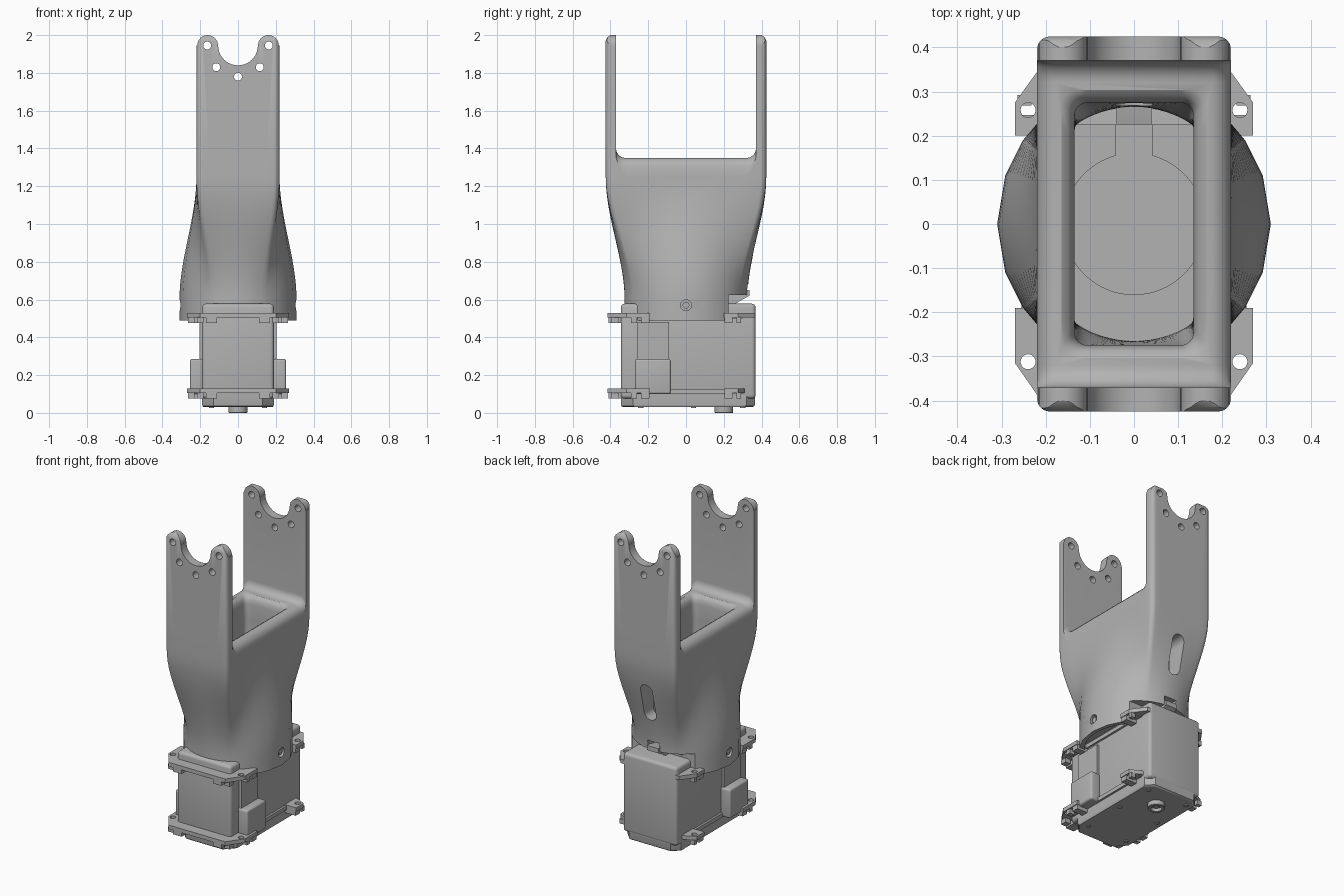
import bpy, bmesh
from math import sin, cos, pi, atan2, radians
from mathutils import Vector

cube = bpy.data.objects.get("Cube")
if cube:
    bpy.data.objects.remove(cube, do_unlink=True)

grey = bpy.data.materials.new("plain grey")
grey.use_nodes = True
grey.diffuse_color = (0.45, 0.45, 0.45, 1)
grey.node_tree.nodes["Principled BSDF"].inputs["Base Color"].default_value = (0.45, 0.45, 0.45, 1)


def finish(name, bm):
    bmesh.ops.recalc_face_normals(bm, faces=bm.faces)
    mesh = bpy.data.meshes.new(name)
    bm.to_mesh(mesh)
    bm.free()
    mesh.materials.append(grey)
    ob = bpy.data.objects.new(name, mesh)
    bpy.context.collection.objects.link(ob)
    return ob


def loft(name, rings):
    """Skin closed rings of equal length and cap both ends."""
    bm = bmesh.new()
    rows = [[bm.verts.new(p) for p in ring] for ring in rings]
    n = len(rows[0])
    for a, b in zip(rows, rows[1:]):
        for i in range(n):
            bm.faces.new((a[i], a[(i + 1) % n], b[(i + 1) % n], b[i]))
    bm.faces.new(rows[0])
    bm.faces.new(rows[-1])
    return finish(name, bm)


def box(name, x0, x1, y0, y1, z0, z1, bevel=0):
    outline = [(x0, y0), (x1, y0), (x1, y1), (x0, y1)]
    ob = loft(name, [[(x, y, z) for x, y in outline] for z in (z0, z1)])
    if bevel:
        bm = bmesh.new()
        bm.from_mesh(ob.data)
        bmesh.ops.bevel(bm, geom=bm.edges[:], offset=bevel, segments=4, profile=0.5, affect='EDGES')
        bm.to_mesh(ob.data)
        bm.free()
    return ob


def plate(name, outline, z0, z1):
    return loft(name, [[(x, y, z) for x, y in outline] for z in (z0, z1)])


def arc(cx, cy, r, a0, a1, n=16):
    return [(cx + r * cos(radians(a0 + (a1 - a0) * i / n)),
             cy + r * sin(radians(a0 + (a1 - a0) * i / n))) for i in range(n + 1)]


def rod(name, centre, r, axis, length, n=32):
    """Cylinder centred on a point, along a given axis."""
    q = Vector(axis).to_track_quat('Z', 'Y')
    return loft(name, [[Vector(centre) + q @ Vector((r * cos(2 * pi * i / n), r * sin(2 * pi * i / n), h))
                        for i in range(n)] for h in (-length / 2, length / 2)])


def cut(ob, cutters):
    for c in cutters:
        m = ob.modifiers.new("cut", 'BOOLEAN')
        m.operation, m.solver, m.object = 'DIFFERENCE', 'EXACT', c
    bpy.context.view_layer.update()
    dg = bpy.context.evaluated_depsgraph_get()
    mesh = bpy.data.meshes.new_from_object(ob.evaluated_get(dg))
    ob.modifiers.clear()
    ob.data = mesh
    for c in cutters:
        bpy.data.objects.remove(c, do_unlink=True)


def smooth(t):
    t = min(max(t, 0), 1)
    return t * t * (3 - 2 * t)


def round_rect(hx, hy, r, edge=10):
    pts = []
    for k, (sx, sy) in enumerate([(1, 1), (-1, 1), (-1, -1), (1, -1)]):
        pts += arc(sx * (hx - r), sy * (hy - r), r, 90 * k, 90 * k + 90, 6)
    out = []
    for i, p in enumerate(pts):
        out.append(p)
        if i % 7 == 6:
            q = pts[(i + 1) % len(pts)]
            out += [(p[0] + (q[0] - p[0]) * j / edge, p[1] + (q[1] - p[1]) * j / edge) for j in range(1, edge)]
    return out


def blend(rect, rx, ry, s, z):
    """Mix an ellipse (s=0) with a rounded rectangle (s=1)."""
    ring = []
    for x, y in rect:
        a = atan2(y, x)
        ring.append((rx * cos(a) * (1 - s) + x * s, ry * sin(a) * (1 - s) + y * s, z))
    return ring


# Bracket: round at the foot, rectangular at the fork
HX, HY = 0.22, 0.425
outer = round_rect(HX, HY, 0.03)
zs = [0.49] + [0.6 + 0.65 * i / 16 for i in range(17)] + [1.35, 1.97]
rings = [blend(outer, 0.31, 0.325, smooth((z - 0.6) / 0.65), z) for z in zs]
for z, hy in ((1.99, 0.415), (2.0, 0.4), (2.02, 0.4)):
    rings.append([(x, y, z) for x, y in round_rect(HX, hy, 0.03)])
bracket = loft("fork_bracket", rings)

# Hollow inside with a rounded lip
inner = round_rect(0.135, 0.275, 0.03)
rings = [blend(inner, 0.25, 0.265, smooth((z - 0.6) / 0.6), z)
         for z in [0.59] + [0.6 + 0.6 * i / 10 for i in range(11)] + [1.3]]
for z, d in ((1.325, 0.005), (1.34, 0.014), (1.352, 0.032), (1.4, 0.032)):
    rings.append([(x * (1 + d / 0.135), y * (1 + d / 0.275), z) for x, y in inner])
cutters = [loft("hollow_cutter", rings)]

# Gap between the arms, with a filleted floor that rolls off at the sides
rings = []
for x, drop in ((-0.3, 0.06), (-0.221, 0.045), (-0.212, 0.024), (-0.198, 0.008), (-0.178, 0),
                (0.178, 0), (0.198, 0.008), (0.212, 0.024), (0.221, 0.045), (0.3, 0.06)):
    f = 1.4 - drop
    u = [(-0.37, 2.1)] + arc(-0.32, f, 0.05, 180, 270, 8) + arc(0.32, f, 0.05, 270, 360, 8) + [(0.37, 2.1)]
    rings.append([(x, y, z) for y, z in u])
cutters.append(loft("gap_cutter", rings))

# Arm ends: two round lugs with a scallop between
tip = ([(-0.3, 2.1), (-0.3, 1.945), (-0.22, 1.945)] + arc(-0.161, 1.945, 0.055, 180, 0)
       + arc(0, 1.945, 0.105, 180, 360, 32) + arc(0.161, 1.945, 0.055, 180, 0)
       + [(0.22, 1.945), (0.3, 1.945), (0.3, 2.1)])
cutters.append(loft("tip_cutter", [[(x, y, z) for x, z in tip] for y in (-0.6, 0.6)]))
for x, z in ((-0.163, 1.945), (0.163, 1.945), (-0.115, 1.83), (0.115, 1.83), (0, 1.78)):
    cutters.append(rod("bolt_hole_cutter", (x, 0, z), 0.021, (0, 1, 0), 1.2, 20))

# Cable slot, cable notch, rear relief, foot recess and side screw holes
slot = arc(0, 1.03, 0.042, 0, 180) + arc(0, 0.87, 0.042, 180, 360)
cutters.append(loft("slot_cutter", [[(x, y, z) for x, z in slot] for y in (0.2, 0.5)]))
cutters.append(box("notch_cutter", -0.042, 0.042, 0.04, 0.5, 0.583, 0.68))
cutters.append(box("relief_cutter", -0.4, 0.4, 0.225, 0.5, 0.4, 0.625))
cutters.append(rod("foot_cutter", (0, 0, 0.44), 0.285, (0, 0, 1), 0.2, 64))
cutters.append(rod("floor_cutter", (0, 0, 0.61), 0.16, (0, 0, 1), 0.05, 64))
for s in (-1, 1):
    cutters.append(rod("side_hole_cutter", (s * 0.31, 0, 0.57), 0.029, (1, 0, 0), 0.06, 24))
cut(bracket, cutters)
for s in (-1, 1):
    rod("side_screw", (s * 0.28, 0, 0.57), 0.018, (1, 0, 0), 0.04, 16)
clip = [(0.225, 0.575), (0.255, 0.575), (0.335, 0.62), (0.335, 0.65), (0.31, 0.65), (0.225, 0.63)]
loft("cable_clip", [[(x, y, z) for y, z in clip] for x in (-0.04, 0.04)])

# Motor case
box("motor_case", -0.19, 0.19, -0.345, 0.368, 0.075, 0.578, 0.02)
base = [(-0.13, -0.345), (0.13, -0.345), (0.19, -0.28), (0.19, 0.32), (0.145, 0.365),
        (-0.145, 0.365), (-0.19, 0.32), (-0.19, -0.28)]
loft("base_cover", [[(x * k, y * k, z) for x, y in base]
                    for z, k in ((0.03, 0.965), (0.036, 0.99), (0.045, 1), (0.12, 1))])
for x in (-0.14, 0.14):
    for y in (-0.24, 0.04, 0.3):
        rod("cover_screw", (x, y, 0.03), 0.014, (0, 0, 1), 0.01, 16)

# Rear bearing boss
profile = [(0.05, 0.04), (0.05, 0.003), (0.047, 0), (0.032, 0), (0.032, 0.02), (0.014, 0.02), (0.014, 0.008), (0.004, 0.008)]
loft("bearing_boss", [[(r * cos(pi * i / 16), 0.2 + r * sin(pi * i / 16), z) for i in range(32)]
                      for r, z in profile])

# Mounting ears on two levels, with small lugs below
for level, z, back in (("upper", 0.505, 0.365), ("lower", 0.105, 0.31)):
    front_shape = [(-0.2, -0.415), (0.2, -0.415), (0.27, -0.315), (0.27, -0.19), (-0.27, -0.19), (-0.27, -0.315)]
    back_shape = [(-0.27, 0.2), (0.27, 0.2), (0.27, 0.275), (0.205, back), (-0.205, back), (-0.27, 0.275)]
    for end, shape, hy in (("front", front_shape, -0.312), ("back", back_shape, 0.258)):
        ear = plate(f"{level}_{end}_ears", shape, z, z + 0.025)
        cut(ear, [rod("ear_hole_cutter", (s * 0.24, hy, z), 0.017, (0, 0, 1), 0.2, 20) for s in (-1, 1)])
    for s in (-1, 1):
        for x, y, w, d in ((0.248, -0.275, 0.018, 0.015), (0.225, -0.215, 0.04, 0.022),
                           (0.225, 0.225, 0.04, 0.022), (0.248, 0.28, 0.016, 0.012),
                           (0.14, -0.375, 0.03, 0.035), (0.2, -0.375, 0.018, 0.02)):
            box(f"{level}_lug", s * x - w, s * x + w, y - d, y + d, z - 0.028, z + 0.002)
        box(f"{level}_rail", s * 0.195 - 0.008, s * 0.195 + 0.008, -0.2, 0.3, z - 0.005, z + 0.02)

# Side connector housings and the raised panels behind them
for s in (-1, 1):
    box("side_panel", s * 0.195 - 0.01, s * 0.195 + 0.01, -0.26, -0.09, 0.12, 0.48)
    box("connector_housing", s * 0.22 - 0.035, s * 0.22 + 0.035, -0.27, -0.08, 0.1, 0.285, 0.012)

# Smooth curved surfaces, keep hard edges crisp
for ob in [o for o in bpy.context.scene.objects if o.type == 'MESH']:
    bpy.ops.object.select_all(action='DESELECT')
    ob.select_set(True)
    bpy.context.view_layer.objects.active = ob
    bpy.ops.object.shade_smooth_by_angle(angle=radians(32))
